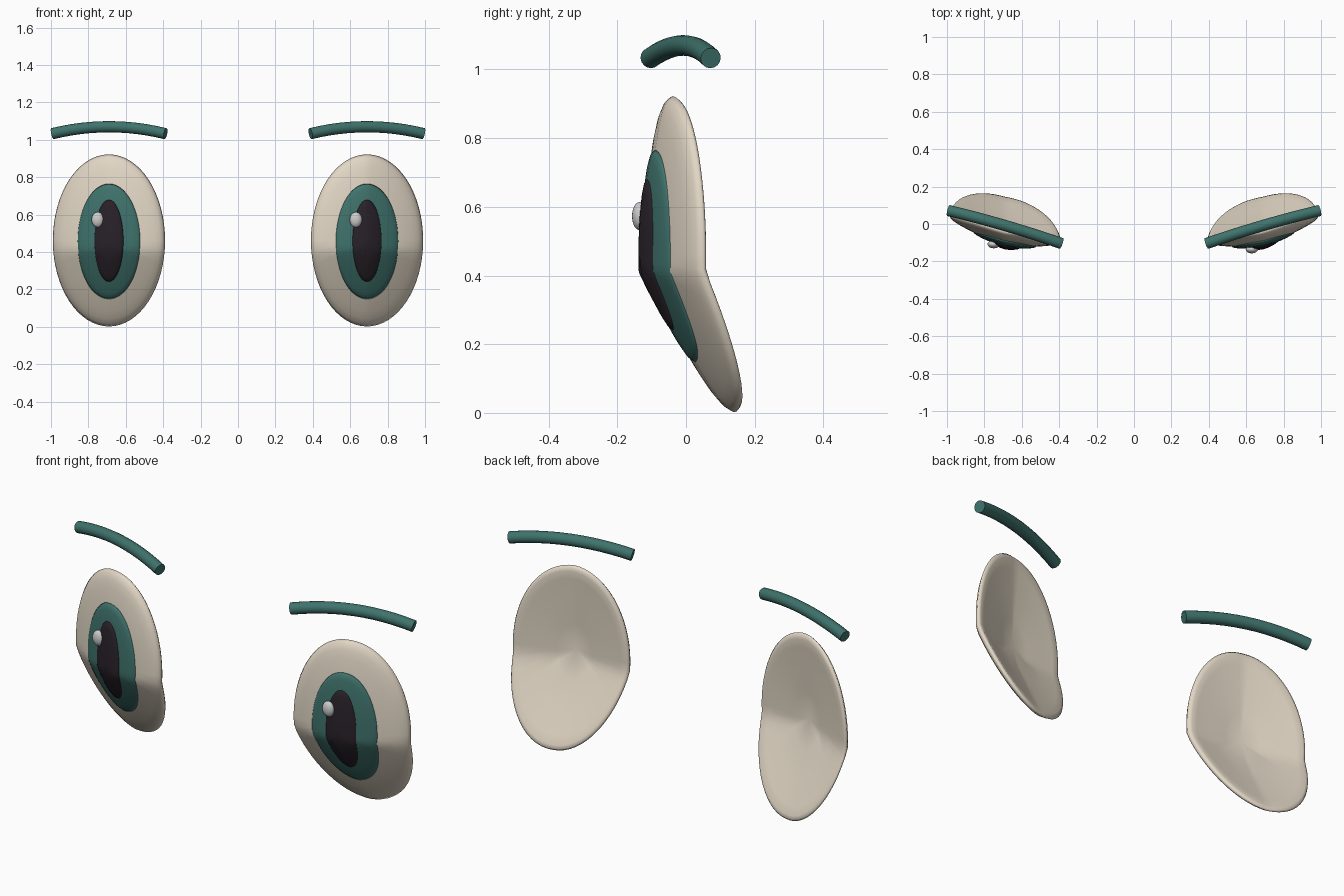
import bpy, bmesh, math
from math import sin, cos, pi

if "Cube" in bpy.data.objects:
    bpy.data.objects.remove(bpy.data.objects["Cube"])


def material(name, rgb):
    m = bpy.data.materials.new(name)
    m.diffuse_color = (*rgb, 1)
    m.use_nodes = True
    m.node_tree.nodes["Principled BSDF"].inputs["Base Color"].default_value = m.diffuse_color
    return m


CREAM = material("cream", (0.76, 0.68, 0.56))
TEAL = material("teal", (0.05, 0.17, 0.15))
DARK = material("dark", (0.022, 0.016, 0.022))
CX, SEG = 0.69, 64


def base(dx, z):
    """Depth of the bent surface the eye lies on; dx grows outwards."""
    slope = 0.3 if dx > 0 else 0.15
    return -0.04 + slope * dx + 0.44 * max(0.0, 0.41 - z)


def finish(bm, name, mat):
    bmesh.ops.recalc_face_normals(bm, faces=bm.faces)
    me = bpy.data.meshes.new(name)
    bm.to_mesh(me)
    bm.free()
    ob = bpy.data.objects.new(name, me)
    bpy.context.collection.objects.link(ob)
    if mat:
        me.materials.append(mat)
    for p in me.polygons:
        p.use_smooth = True
    return ob


def draped_disc(name, side, rx, rz, cz, profile, mat):
    """Oval lens lofted through (radius, height) rings, laid on the bent base."""
    bm = bmesh.new()

    def vert(r, h, a):
        dx, z = r * rx * cos(a), cz + r * rz * sin(a)
        return bm.verts.new((side * (CX + dx), base(dx, z) - h, z))

    rings = [[vert(r, h, 2 * pi * i / SEG) for i in range(SEG)]
             for r, h in profile[1:-1]]
    front, back = vert(*profile[0], 0), vert(*profile[-1], 0)
    for i in range(SEG):
        j = (i + 1) % SEG
        for a, b in zip(rings, rings[1:]):
            bm.faces.new((a[i], a[j], b[j], b[i]))
        bm.faces.new((front, rings[0][j], rings[0][i]))
        bm.faces.new((back, rings[-1][i], rings[-1][j]))
    return finish(bm, name, mat)


WHITE = [(0, .068), (.2, .066), (.4, .061), (.57, .055), (.7, .047), (.82, .038),
         (.91, .028), (.97, .016), (1, 0), (.98, -.010), (.94, -.014),
         (.85, -.010), (.6, -.002), (.3, .008), (0, .018)]
IRIS = [(0, .084), (.3, .082), (.55, .077), (.75, .072), (.9, .065), (.97, .059),
        (1, .050), (.9, .040), (0, .04)]
PUPIL = [(0, .096), (.3, .095), (.6, .091), (.85, .085), (.96, .080), (1, .072),
         (.9, .06), (0, .06)]

for side, tag in ((-1, "left"), (1, "right")):
    # Layered eye
    draped_disc(tag + "_eye_white", side, 0.30, 0.46, 0.462, WHITE, CREAM)
    draped_disc(tag + "_iris", side, 0.17, 0.308, 0.457, IRIS, TEAL)
    draped_disc(tag + "_pupil", side, 0.08, 0.22, 0.46, PUPIL, DARK)

    # Highlight, on the same side of both eyes
    hx, hz = side * CX - 0.06, 0.573
    bm = bmesh.new()
    bmesh.ops.create_uvsphere(bm, u_segments=24, v_segments=16, radius=1)
    y = base(-0.06 * side, hz) - 0.086
    for v in bm.verts:
        v.co = (hx + v.co.x * 0.033, y + v.co.y * 0.022, hz + v.co.z * 0.041)
    finish(bm, tag + "_highlight", None)

    # Brow: arched tube following the slant
    cu = bpy.data.curves.new(tag + "_brow", 'CURVE')
    cu.dimensions = '3D'
    cu.bevel_depth, cu.bevel_resolution, cu.use_fill_caps = 0.03, 6, True
    sp = cu.splines.new('POLY')
    n = 13
    sp.points.add(n - 1)
    for i, p in enumerate(sp.points):
        t = 2 * i / (n - 1) - 1
        p.co = (side * (CX + 0.302 * t), -0.008 + 0.088 * t - 0.008 * t * t,
                1.07 - 0.037 * t * t, 1)
    cu.materials.append(TEAL)
    ob = bpy.data.objects.new(tag + "_brow", cu)
    bpy.context.collection.objects.link(ob)
    bpy.ops.object.select_all(action='DESELECT')
    ob.select_set(True)
    bpy.context.view_layer.objects.active = ob
    bpy.ops.object.convert(target='MESH')
    bpy.ops.object.shade_smooth_by_angle(angle=math.radians(40))
